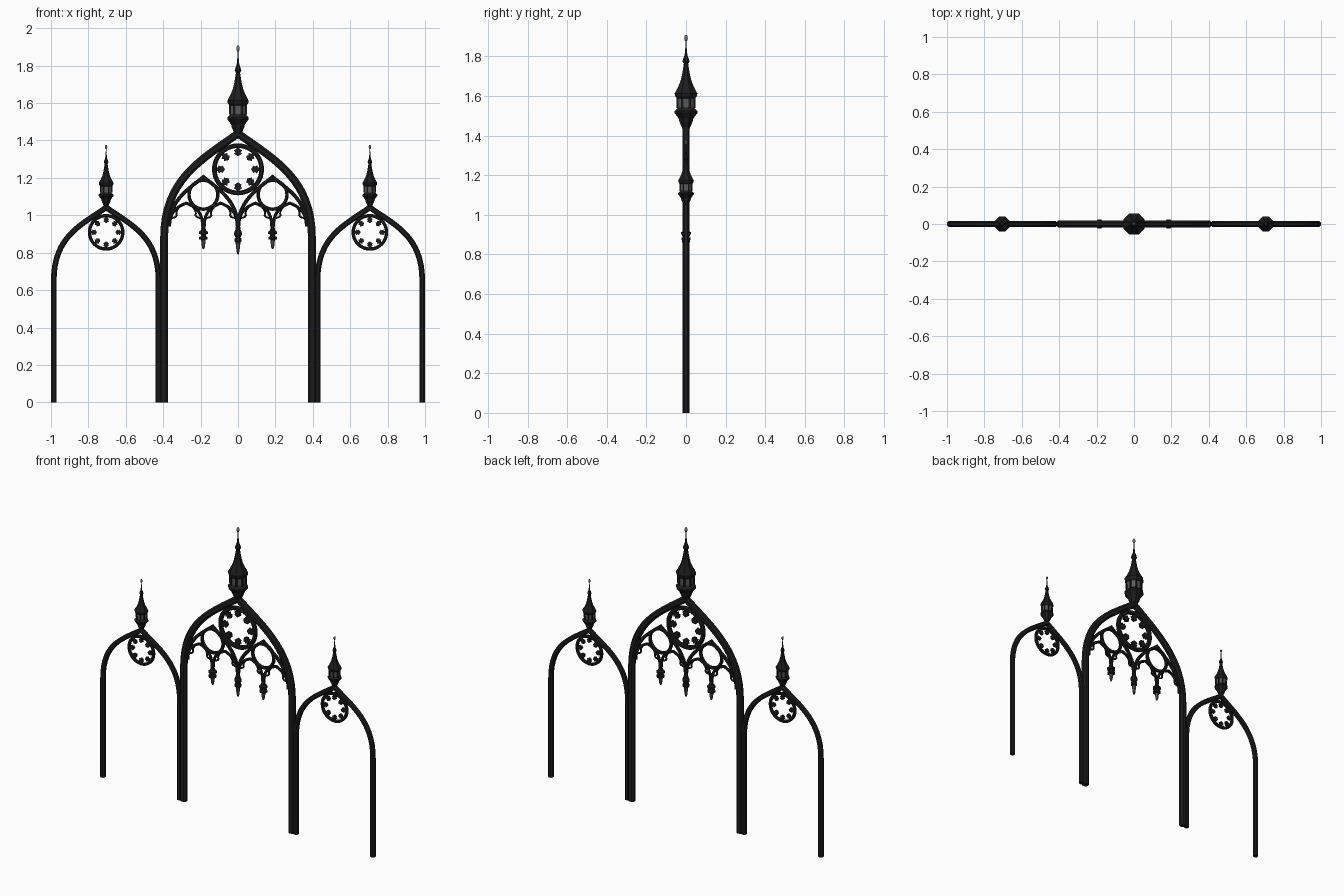
import bpy, bmesh, math
from mathutils import Vector

if "Cube" in bpy.data.objects:
    bpy.data.objects.remove(bpy.data.objects["Cube"])


def material(name, c):
    m = bpy.data.materials.new(name)
    m.diffuse_color = (*c, 1)
    m.use_nodes = True
    m.node_tree.nodes["Principled BSDF"].inputs["Base Color"].default_value = m.diffuse_color
    return m


IRON = material("black iron", (0.012, 0.012, 0.012))
GREY = material("lantern grey", (0.11, 0.11, 0.11))
BLUE = material("blue grey finial", (0.16, 0.19, 0.23))


def finish(name, bm, mats, smooth=True):
    bmesh.ops.recalc_face_normals(bm, faces=bm.faces)
    me = bpy.data.meshes.new(name)
    bm.to_mesh(me)
    bm.free()
    for m in mats:
        me.materials.append(m)
    ob = bpy.data.objects.new(name, me)
    bpy.context.collection.objects.link(ob)
    if smooth:
        bpy.ops.object.select_all(action='DESELECT')
        ob.select_set(True)
        bpy.context.view_layer.objects.active = ob
        bpy.ops.object.shade_smooth_by_angle(angle=math.radians(30))
    return ob


def bezier(a, b, c, d, n=16):
    a, b, c, d = map(Vector, (a, b, c, d))
    return [a * (1 - t) ** 3 + b * 3 * t * (1 - t) ** 2 + c * 3 * t * t * (1 - t) + d * t ** 3
            for t in (i / n for i in range(n + 1))]


def sweep(bm, pts, w, d, closed=False):
    """Chamfered bar along a path in the XZ plane, mitred at corners."""
    pts = [Vector(p) for p in pts]
    n = len(pts)
    prof = [(w, -d * .5), (w * .5, -d), (-w * .5, -d), (-w, -d * .5),
            (-w, d * .5), (-w * .5, d), (w * .5, d), (w, d * .5)]
    rings = []
    for i, p in enumerate(pts):
        prv = pts[i - 1] if (i or closed) else None
        nxt = pts[(i + 1) % n] if (i < n - 1 or closed) else None
        t1 = (p - prv).normalized() if prv is not None else (nxt - p).normalized()
        t2 = (nxt - p).normalized() if nxt is not None else t1
        t = (t1 + t2).normalized()
        nor = Vector((-t.y, t.x)) / max(.5, t.dot(t1))
        rings.append([bm.verts.new((p.x + nor.x * u, v, p.y + nor.y * u)) for u, v in prof])
    for i in range(n if closed else n - 1):
        a, b = rings[i], rings[(i + 1) % n]
        for j in range(8):
            k = (j + 1) % 8
            bm.faces.new((a[j], a[k], b[k], b[j]))
    if not closed:
        bm.faces.new(rings[0])
        bm.faces.new(rings[-1])


def circle(x, z, r, n=40):
    return [(x + r * math.cos(2 * math.pi * i / n), z + r * math.sin(2 * math.pi * i / n)) for i in range(n)]


def arch(name, x, half, spring, c1, c2, apex, w, d, base):
    """Pointed arch: two legs and two curves, mirrored about x."""
    side = bezier((half, spring), (half, c1), c2, (0, apex))
    if base < spring:
        side = [Vector((half, base))] + side
    pts = side + [Vector((-p.x, p.y)) for p in side[-2::-1]]
    bm = bmesh.new()
    sweep(bm, [(p.x + x, p.y) for p in pts], w, d)
    return finish(name, bm, [IRON])


def lathe(name, x, z0, s, profile, seg, mats, grey=(9, 9)):
    bm = bmesh.new()
    rings = []
    for r, z in profile:
        rings.append([bm.verts.new((x + s * r * math.cos(2 * math.pi * (i + .5) / seg),
                                    s * r * math.sin(2 * math.pi * (i + .5) / seg), z0 + s * z))
                      for i in range(seg)])
    for (a, b), (p, q) in zip(zip(rings, rings[1:]), zip(profile, profile[1:])):
        for i in range(seg):
            f = bm.faces.new((a[i], a[(i + 1) % seg], b[(i + 1) % seg], b[i]))
            if grey[0] < (p[1] + q[1]) / 2 < grey[1]:
                f.material_index = 1
    bm.faces.new(rings[0])
    bm.faces.new(rings[-1])
    return finish(name, bm, mats, False)


def rose(name, x, z, R, d):
    """Ring with eight pointed cusps."""
    bm = bmesh.new()
    w = R * .09
    sweep(bm, circle(x, z, R - w), w, d, True)
    for k in range(8):
        a = k * math.pi / 4
        ca, sa = math.cos(a), math.sin(a)
        # leaf outline: stem, broad lobes, point to the centre
        out = [(.84, .05), (.78, .07), (.73, .16), (.66, .10), (.60, .15), (.50, 0),
               (.60, -.15), (.66, -.10), (.73, -.16), (.78, -.07), (.84, -.05)]
        layers = [[bm.verts.new((x + R * (r * ca - t * sa), y, z + R * (r * sa + t * ca)))
                   for r, t in out] for y in (-d * .6, d * .6)]
        bm.faces.new(layers[0])
        bm.faces.new(layers[1])
        for i in range(len(out)):
            j = (i + 1) % len(out)
            bm.faces.new((layers[0][i], layers[0][j], layers[1][j], layers[1][i]))
    return finish(name, bm, [IRON])


SPIRE = [(.02, 0), (.036, .035), (.04, .05), (.062, .078), (.062, .088), (.046, .102), (.044, .106),
         (.048, .152), (.060, .165), (.062, .178), (.046, .205), (.032, .235), (.022, .27), (.014, .315),
         (.012, .328), (.019, .338), (.017, .348), (.008, .37), (.004, .405), (.002, .45)]


def spire(name, x, z, s):
    lathe(name, x, z, s, SPIRE, 8, [IRON, GREY], (.106, .152))
    # lantern mullions
    bm = bmesh.new()
    for i in range(8):
        a = 2 * math.pi * (i + .5) / 8
        m = bmesh.ops.create_cube(bm, size=1)['verts']
        bmesh.ops.scale(bm, verts=m, vec=(.009 * s, .009 * s, .052 * s))
        bmesh.ops.translate(bm, verts=m, vec=(x + .048 * s * math.cos(a), .048 * s * math.sin(a), z + .129 * s))
    finish(name + "_mullions", bm, [IRON], False)
    # finial bulb
    bm = bmesh.new()
    v = bmesh.ops.create_uvsphere(bm, u_segments=12, v_segments=8, radius=.009 * s)['verts']
    bmesh.ops.scale(bm, verts=v, vec=(1, 1, 1.9))
    bmesh.ops.translate(bm, verts=v, vec=(x, 0, z + .457 * s))
    finish(name + "_bulb", bm, [BLUE])


# main arch with rose and spire
arch("main_arch", 0, .395, .88, 1.19, (.2, 1.295), 1.437, .021, .018, 0)
rose("main_rose", 0, 1.246, .139, .014)
spire("main_spire", 0, 1.435, 1)

# side arches
for s, n in ((-1, "left"), (1, "right")):
    x = .705 * s
    arch(n + "_arch", x, .28, .65, .89, (.13, .95), 1.042, .015, .015, 0)
    rose(n + "_rose", x, .909, .098, .011)
    spire(n + "_spire", x, 1.05, .69)

    # sub-arch and ring inside the main arch
    cx = .185 * s
    arch(n + "_sub_arch", cx, .183, .94, 1.08, (.08, 1.14), 1.205, .010, .011, .94)
    bm = bmesh.new()
    sweep(bm, circle(cx, 1.11, .077), .009, .012, True)
    finish(n + "_ring", bm, [IRON])

    # cusped lancets
    for k in (-1, 1):
        lx = cx + .0925 * k
        arch(n + "_lancet", lx, .088, .94, 1.02, (.05, 1.045), 1.065, .008, .009, .94)
        bm = bmesh.new()
        for m in (-1, 1):
            foil = bezier((.077, .985), (.045, .99), (.055, 1.0), (.05, 1.0), 5)
            foil += bezier((.05, 1.0), (.056, 1.015), (.05, 1.03), (.03, 1.05), 5)[1:]
            sweep(bm, [(lx + m * p.x, p.y) for p in foil], .005, .006)
        finish(n + "_lancet_cusps", bm, [IRON])

    # side pendant
    lathe(n + "_pendant", cx, .82, 1,
          [(.004, 0), (.009, .012), (.013, .045), (.013, .05), (.025, .052), (.025, .064), (.014, .068),
           (.014, .078), (.026, .08), (.026, .092), (.015, .1), (.010, .125), (.008, .16)],
          8, [IRON, GREY], (.005, .046))

# centre pendant
lathe("centre_pendant", 0, .79, 1,
      [(.003, 0), (.008, .015), (.014, .06), (.014, .066), (.021, .07), (.021, .085), (.014, .09),
       (.022, .105), (.022, .118), (.014, .135), (.010, .19)],
      8, [IRON, GREY], (.02, .062))
